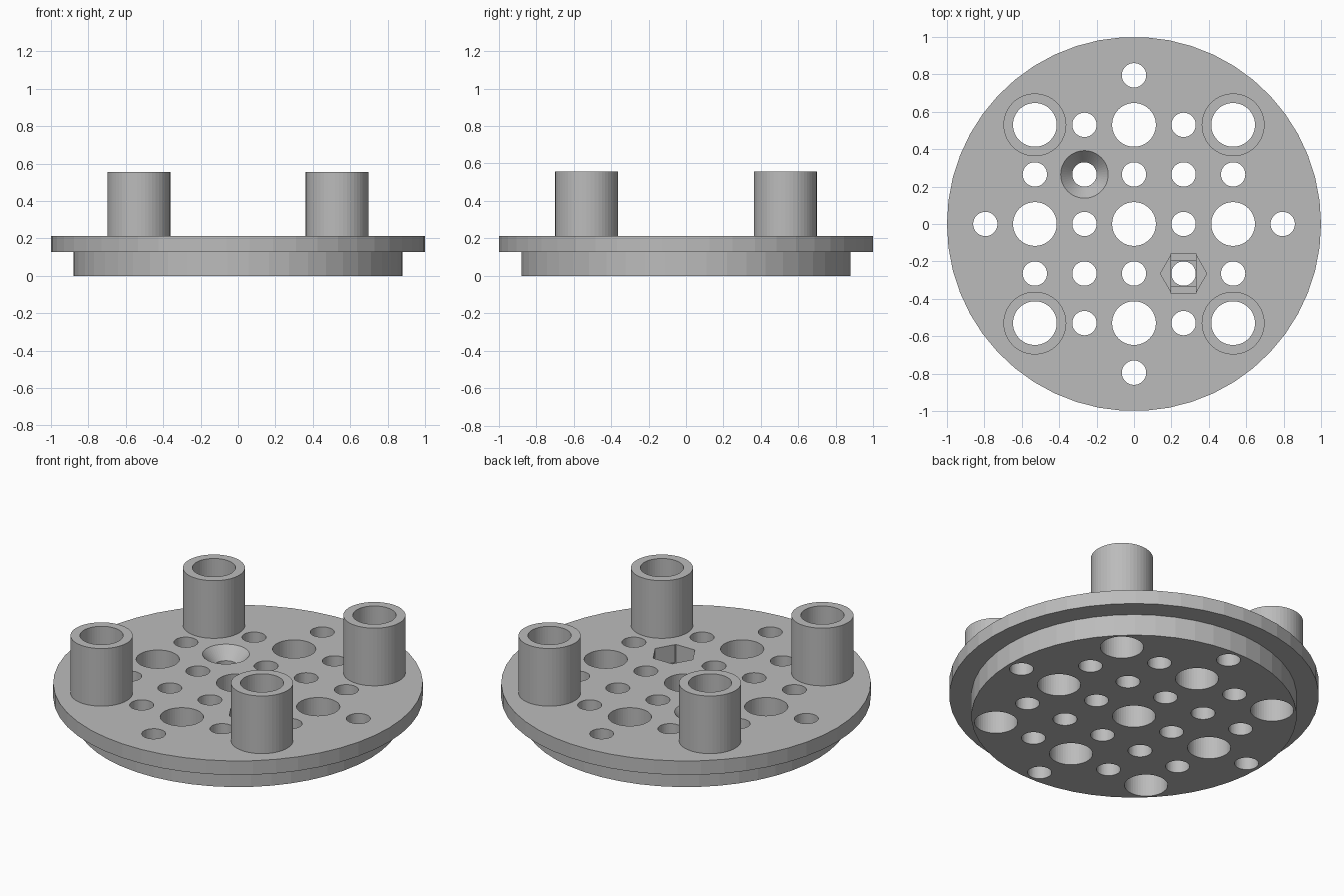
import bpy
import bmesh
from math import cos, sin, tau

cube = bpy.data.objects.get("Cube")
if cube:
    bpy.data.objects.remove(cube, do_unlink=True)

SIDES = 50
PITCH = 0.265          # hole grid spacing
BORE, PILOT = 0.117, 0.065
BASE_TOP, PLATE_TOP, POST_TOP = 0.128, 0.212, 0.556

grey = bpy.data.materials.new("plain grey")
grey.use_nodes = True
grey.diffuse_color = (0.5, 0.5, 0.5, 1)
grey.node_tree.nodes["Principled BSDF"].inputs["Base Color"].default_value = (0.5, 0.5, 0.5, 1)


def turn(bm, profile, x=0, y=0, hollow=False, sides=SIDES):
    """Revolve (radius, z) points about a vertical axis; cap the ends or close the loop."""
    rings = [[bm.verts.new((x + r * cos(tau * i / sides), y + r * sin(tau * i / sides), z))
              for i in range(sides)] for r, z in profile]
    pairs = list(zip(rings, rings[1:]))
    if hollow:
        pairs.append((rings[-1], rings[0]))
    else:
        bm.faces.new(rings[0])
        bm.faces.new(rings[-1])
    for a, b in pairs:
        for i in range(sides):
            j = (i + 1) % sides
            bm.faces.new((a[i], a[j], b[j], b[i]))


def box(bm, x, y, half_x, half_y, z0, z1):
    made = bmesh.ops.create_cube(bm, size=1)["verts"]
    bmesh.ops.scale(bm, verts=made, vec=(2 * half_x, 2 * half_y, z1 - z0))
    bmesh.ops.translate(bm, verts=made, vec=(x, y, (z0 + z1) / 2))


def finish(bm, name):
    bmesh.ops.recalc_face_normals(bm, faces=bm.faces)
    mesh = bpy.data.meshes.new(name)
    bm.to_mesh(mesh)
    bm.free()
    mesh.materials.append(grey)
    obj = bpy.data.objects.new(name, mesh)
    bpy.context.collection.objects.link(obj)
    return obj


# Stepped disc: narrow base under a wider flange
bm = bmesh.new()
turn(bm, [(0.88, 0), (0.88, BASE_TOP), (1, BASE_TOP), (1, PLATE_TOP)])
plate = finish(bm, "stepped_plate")

# Hole grid: wide bores on even cells, pilot holes elsewhere and at the four outer points
LOW, HIGH = -0.1, 0.4
bm = bmesh.new()
for i in range(-3, 4):
    for j in range(-3, 4):
        x, y = i * PITCH, j * PITCH
        outer = max(abs(i), abs(j)) == 3
        if outer and i * j != 0:
            continue
        if outer and abs(i) + abs(j) != 3:
            continue
        if (i, j) == (-1, 1):      # countersunk screw hole
            turn(bm, [(PILOT, LOW), (PILOT, PLATE_TOP - 0.07),
                      (0.127, PLATE_TOP), (0.127, HIGH)], x, y)
        else:
            wide = not outer and i % 2 == 0 and j % 2 == 0
            r = BORE if wide else PILOT
            turn(bm, [(r, LOW), (r, HIGH)], x, y)
cutters = [finish(bm, "hole_cutter")]

# Hexagonal nut pocket with two shallow steps below it
floor = PLATE_TOP - 0.106
bm = bmesh.new()
turn(bm, [(0.124, floor), (0.124, HIGH)], PITCH, -PITCH, sides=6)
cutters.append(finish(bm, "nut_pocket_cutter"))
for name, half_y, drop in (("slot_cutter", 0.106, 0.01), ("square_cutter", 0.066, 0.02)):
    bm = bmesh.new()
    box(bm, PITCH, -PITCH, 0.066, half_y, floor - drop, HIGH)
    cutters.append(finish(bm, name))

for cutter in cutters:
    mod = plate.modifiers.new(cutter.name, "BOOLEAN")
    mod.operation = "DIFFERENCE"
    mod.solver = "EXACT"
    mod.object = cutter

# Bake the cuts and drop the cutters
bpy.context.view_layer.update()
graph = bpy.context.evaluated_depsgraph_get()
cut_mesh = bpy.data.meshes.new_from_object(plate.evaluated_get(graph))
plate.modifiers.clear()
plate.data = cut_mesh
for cutter in cutters:
    bpy.data.objects.remove(cutter, do_unlink=True)

# Four hollow posts over the corner bores
for side, sx in (("left", 1), ("right", -1)):
    for end, sy in (("front", -1), ("back", 1)):
        bm = bmesh.new()
        turn(bm, [(0.168, PLATE_TOP), (0.168, POST_TOP), (BORE, POST_TOP), (BORE, PLATE_TOP)],
             sx * 2 * PITCH, sy * 2 * PITCH, hollow=True)
        finish(bm, f"{end}_{side}_post")
